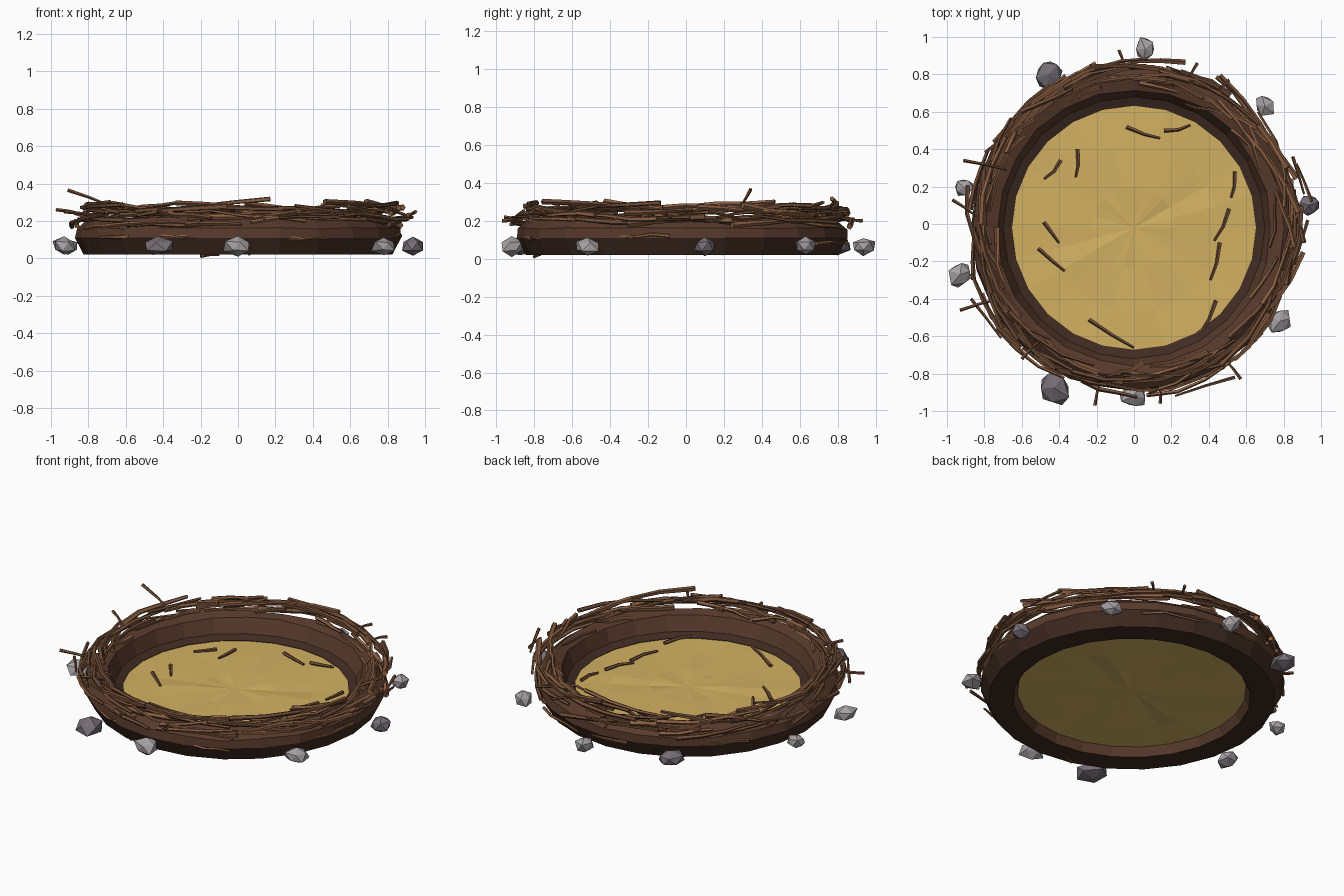
import bpy, bmesh, math, random
from mathutils import Vector

if "Cube" in bpy.data.objects:
    bpy.data.objects.remove(bpy.data.objects["Cube"])

random.seed(12)
U = random.uniform
CY = -0.02  # nest centre in y


def srgb(r, g, b):
    f = lambda c: ((c / 255 + 0.055) / 1.055) ** 2.4 if c > 10 else c / 3294
    return (f(r), f(g), f(b), 1)


def mat(name, *c):
    m = bpy.data.materials.new(name)
    m.diffuse_color = srgb(*c)
    m.use_nodes = True
    m.node_tree.nodes["Principled BSDF"].inputs["Base Color"].default_value = m.diffuse_color
    return m


DARK = mat("dark_bark", 64, 43, 34)
BROWN = mat("brown_bark", 88, 58, 44)
TWIG = mat("twig_brown", 114, 78, 55)
TWIG_LIGHT = mat("twig_light", 140, 96, 67)
STRAW = mat("straw", 210, 177, 98)
STONE = mat("stone", 166, 161, 164)
STONE_DARK = mat("dark_stone", 118, 110, 118)


def finish(bm, name, *mats):
    bmesh.ops.recalc_face_normals(bm, faces=bm.faces[:])
    me = bpy.data.meshes.new(name)
    bm.to_mesh(me)
    bm.free()
    for m in mats:
        me.materials.append(m)
    ob = bpy.data.objects.new(name, me)
    bpy.context.collection.objects.link(ob)
    return ob


def polar(a, r, z):
    return Vector((r * math.cos(a), CY + r * math.sin(a), z))


# Solid nest wall: a lathed profile with dark lower faces
profile = [(.685, .02), (.825, .02), (.872, .11), (.868, .16), (.80, .215),
           (.735, .195), (.70, .11), (.652, .09)]
dark_rows = {0, 1, 6}
N = 24
bm = bmesh.new()
rings = []
for i in range(N):
    a = 2 * math.pi * i / N
    rings.append([bm.verts.new(polar(a, r + (U(-.008, .008) if z > .12 else 0),
                                     z + (U(-.006, .006) if z > .15 else 0)))
                  for r, z in profile])
for i in range(N):
    p, q = rings[i], rings[(i + 1) % N]
    for j in range(len(profile)):
        k = (j + 1) % len(profile)
        f = bm.faces.new((p[j], q[j], q[k], p[k]))
        f.material_index = 0 if j in dark_rows else 1
finish(bm, "nest_wall", DARK, BROWN)

# Straw floor: a thin, gently uneven disc
bm = bmesh.new()
loops = []
for r in (.22, .45, .665):
    loops.append([bm.verts.new(polar(2 * math.pi * i / N, r,
                                     .086 + (U(-.007, .007) if r < .6 else 0)))
                  for i in range(N)])
mid = bm.verts.new((0, CY, .084))
for i in range(N):
    k = (i + 1) % N
    bm.faces.new((mid, loops[0][i], loops[0][k]))
    for a, b in zip(loops, loops[1:]):
        bm.faces.new((a[i], b[i], b[k], a[k]))
floor = finish(bm, "straw_floor", STRAW)
sol = floor.modifiers.new("thickness", 'SOLIDIFY')
sol.thickness = .012


# Twig: a tapered five-sided tube along a path
def add_twig(bm, pts, rad, index):
    S = 5
    pts = [Vector(p) for p in pts]
    prev = None
    for i, p in enumerate(pts):
        t = (pts[min(i + 1, len(pts) - 1)] - pts[max(i - 1, 0)]).normalized()
        u = t.cross(Vector((0, 0, 1)))
        u = u.normalized() if u.length > .01 else Vector((1, 0, 0))
        v = t.cross(u)
        w = rad * (1 - .4 * i / (len(pts) - 1))
        ring = [bm.verts.new(p + w * (u * math.cos(2 * math.pi * s / S)
                                      + v * math.sin(2 * math.pi * s / S)))
                for s in range(S)]
        if prev:
            for s in range(S):
                bm.faces.new((prev[s], prev[(s + 1) % S], ring[(s + 1) % S],
                              ring[s])).material_index = index
        if i in (0, len(pts) - 1):
            bm.faces.new(ring).material_index = index
        prev = ring


def arc_twigs(name, count, r_rng, z_rng, span_rng, rad_rng, drift):
    bm = bmesh.new()
    for n in range(count):
        a = 2 * math.pi * (n + U(-.4, .4)) / count
        span = U(*span_rng) * random.choice((-1, 1))
        r, z = U(*r_rng), U(*z_rng)
        dr, dz = U(-drift, drift), U(-drift, drift) * .6
        pts = [polar(a + span * (t / 3 - .5),
                     r + dr * (t / 3 - .5) + U(-.01, .01),
                     z + dz * (t / 3 - .5) + U(-.008, .008)) for t in range(4)]
        add_twig(bm, pts, U(*rad_rng), int(U(0, 1) < .4))
    return finish(bm, name, TWIG, TWIG_LIGHT)


# Woven twigs: outside band, shoulder, raised crown, inner lip, low strays
arc_twigs("outer_twigs", 26, (.86, .895), (.17, .235), (.3, .6), (.012, .019), .08)
arc_twigs("shoulder_twigs", 32, (.79, .87), (.205, .26), (.3, .7), (.012, .019), .10)
arc_twigs("crown_twigs", 26, (.78, .86), (.255, .29), (.35, .75), (.012, .018), .09)
arc_twigs("inner_twigs", 12, (.74, .79), (.205, .24), (.2, .45), (.010, .016), .08)
arc_twigs("low_twigs", 7, (.865, .88), (.08, .13), (.2, .45), (.009, .013), .03)
arc_twigs("under_twigs", 9, (.672, .69), (.045, .065), (.08, .25), (.009, .012), .01)

# Loose twigs poking out of the rim
bm = bmesh.new()
for a, b in [((-.91, .34, .365), (-.68, .29, .28)), ((-.97, .13, .26), (-.84, .04, .24)),
             ((-.93, -.46, .25), (-.72, -.40, .22)), ((-.87, -.40, .2), (-.71, -.61, .23)),
             ((.85, .36, .25), (.91, .16, .22)), ((.95, .12, .25), (.87, .32, .2)),
             ((.93, .02, .22), (.86, -.22, .21)), ((.54, -.82, .22), (.22, -.92, .22)),
             ((.34, .86, .25), (.29, .77, .24)), ((.51, .77, .25), (.45, .71, .24)),
             ((-.08, .93, .2), (-.05, .85, .2)), ((.57, -.83, .24), (.50, -.74, .23)),
             ((-.21, -.97, .2), (-.19, -.86, .2)), ((.14, -.96, .22), (.14, -.86, .2)),
             ((-.60, -.72, .27), (-.50, -.62, .24)), ((-.20, -.80, .012), (-.1, -.77, .02))]:
    add_twig(bm, (a, (Vector(a) + Vector(b)) / 2 + Vector((0, .004, .004)), b), .010, 0)
finish(bm, "loose_twigs", TWIG)

# Short twigs scattered on the floor
bm = bmesh.new()
for x1, y1, x2, y2 in [(-.04, .52, .14, .46), (.16, .50, .30, .53), (-.30, .40, -.31, .25),
                       (-.39, .34, -.48, .24), (-.48, .01, -.40, -.10), (-.51, -.13, -.37, -.25),
                       (-.24, -.51, 0, -.66), (.54, .28, .52, .14), (.51, .08, .43, -.09),
                       (.46, -.10, .41, -.30), (.44, -.41, .35, -.59)]:
    m = ((x1 + x2) / 2 + .008, (y1 + y2) / 2 - .01, .099)
    add_twig(bm, ((x1, y1, .094), m, (x2, y2, .094)), .012, 0)
finish(bm, "floor_twigs", TWIG)

# Faceted stones around the foot of the nest: x, y, radius, dark
for x, y, s, d in [(-.455, .80, .098, 1), (.06, .935, .074, 0), (.70, .63, .066, 0),
                   (.935, .10, .070, 1), (.78, -.52, .084, 0), (-.93, -.27, .078, 0),
                   (-.91, .195, .062, 0), (-.43, -.875, .108, 1), (0, -.92, .082, 0)]:
    bm = bmesh.new()
    bmesh.ops.create_icosphere(bm, subdivisions=1, radius=1)
    turn = U(0, 6.28)
    for v in bm.verts:
        v.co *= U(.74, 1.1)
        c, sn = math.cos(turn), math.sin(turn)
        px, py = v.co.x, v.co.y * .85
        v.co = Vector((x + s * (px * c - py * sn), y + s * (px * sn + py * c),
                       .066 + v.co.z * min(s * .75, .054)))
    finish(bm, "stone", STONE_DARK if d else STONE)
